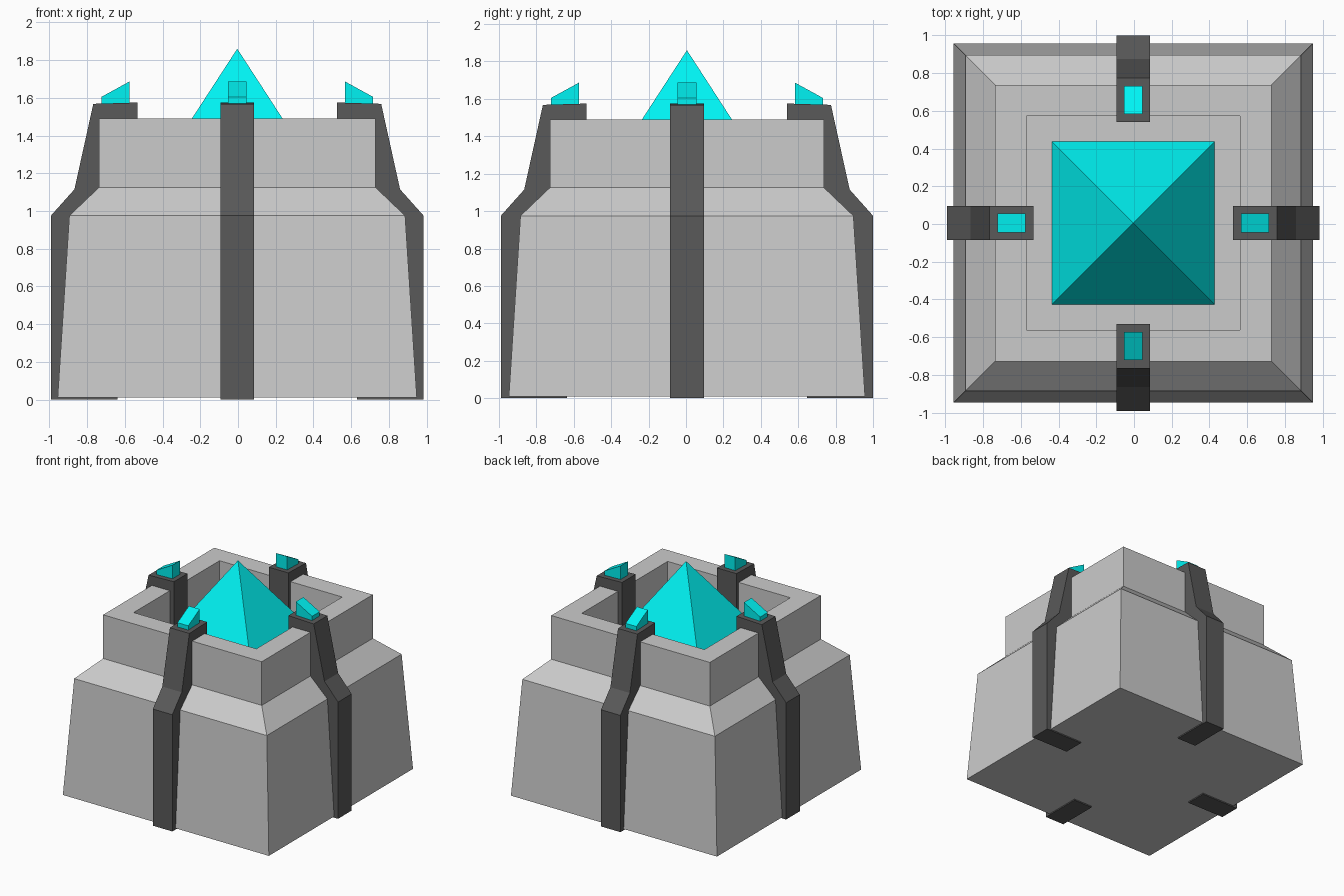
import bpy, bmesh, math
from mathutils import Matrix

if "Cube" in bpy.data.objects:
    bpy.data.objects.remove(bpy.data.objects["Cube"])

CENTRE = (-0.004, 0.005, 0)


def make_object(name, bm, color=None):
    bmesh.ops.recalc_face_normals(bm, faces=bm.faces)
    mesh = bpy.data.meshes.new(name)
    bm.to_mesh(mesh)
    bm.free()
    obj = bpy.data.objects.new(name, mesh)
    obj.location = CENTRE
    bpy.context.collection.objects.link(obj)
    if color:
        mesh.materials.append(color)
    return obj


def material(name, rgb):
    mat = bpy.data.materials.new(name)
    mat.diffuse_color = (*rgb, 1)
    mat.use_nodes = True
    mat.node_tree.nodes["Principled BSDF"].inputs["Base Color"].default_value = mat.diffuse_color
    return mat


def square_loft(name, rings, color=None):
    """Stack of square rings (half width, z), capped at both ends."""
    bm = bmesh.new()
    loops = [[bm.verts.new((sx * h, sy * h, z))
              for sx, sy in ((-1, -1), (1, -1), (1, 1), (-1, 1))] for h, z in rings]
    for a, b in zip(loops, loops[1:]):
        for i in range(4):
            j = (i + 1) % 4
            bm.faces.new((a[i], a[j], b[j], b[i]))
    bm.faces.new(loops[0])
    bm.faces.new(loops[-1])
    bmesh.ops.remove_doubles(bm, verts=bm.verts, dist=1e-5)
    return make_object(name, bm, color)


def radial_prism(name, profile, half_width, angle, shift, color):
    """Profile (radius, z) extruded sideways and turned to one side."""
    bm = bmesh.new()
    face = bm.faces.new([bm.verts.new((r + shift, -half_width, z)) for r, z in profile])
    ext = bmesh.ops.extrude_face_region(bm, geom=[face])
    moved = [g for g in ext["geom"] if isinstance(g, bmesh.types.BMVert)]
    bmesh.ops.translate(bm, verts=moved, vec=(0, 2 * half_width, 0))
    bmesh.ops.rotate(bm, verts=bm.verts, cent=(0, 0, 0), matrix=Matrix.Rotation(angle, 3, 'Z'))
    return make_object(name, bm, color)


dark = material("dark_grey", (0.1, 0.1, 0.1))
cyan = material("cyan", (0.0, 0.9, 0.9))

# Stepped base with a square pit in its top
square_loft("base", [(0.952, 0.01), (0.89, 0.975), (0.733, 1.125),
                     (0.733, 1.49), (0.567, 1.49), (0.567, 1.195)])

# Large crystal standing in the pit
bm = bmesh.new()
bmesh.ops.create_cone(bm, cap_ends=True, segments=4, radius1=0.432 * math.sqrt(2), radius2=0,
                      depth=0.665, matrix=Matrix.Translation((0, 0, 1.5275))
                      @ Matrix.Rotation(math.pi / 4, 4, 'Z'))
bmesh.ops.remove_doubles(bm, verts=bm.verts, dist=1e-5)
make_object("central_crystal", bm, cyan)

# Bent ribs on the four sides, each with a small crystal on top
rib = [(0.635, 0), (0.988, 0), (0.988, 0.975), (0.863, 1.115),
       (0.763, 1.568), (0.529, 1.575), (0.529, 1.115), (0.635, 0.975)]
tip = [(0.72, 1.565), (0.72, 1.605), (0.57, 1.687), (0.57, 1.565)]
for i, side in enumerate(("right", "back", "left", "front")):
    shift = 0.007 * (i % 2)
    radial_prism(side + "_rib", rib, 0.09, i * math.pi / 2, shift, dark)
    radial_prism(side + "_crystal", tip, 0.05, i * math.pi / 2, shift, cyan)
